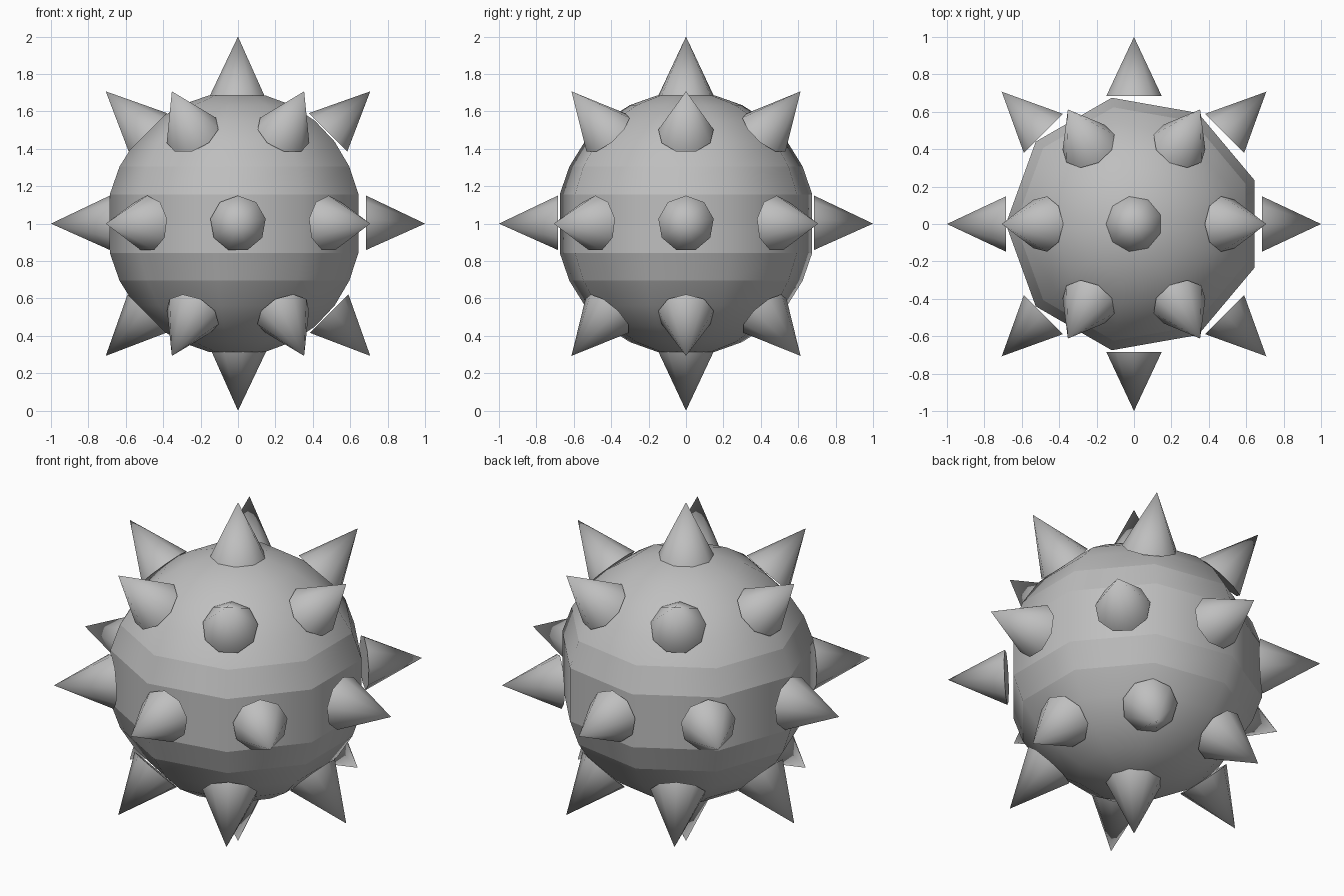
import bpy, bmesh, math
from mathutils import Matrix, Euler

if "Cube" in bpy.data.objects:
    bpy.data.objects.remove(bpy.data.objects["Cube"], do_unlink=True)

SIDES = 9
BALL_R = 0.703
SPIKE_R, SPIKE_BASE, SPIKE_TIP = 0.15, 0.685, 1.0
CENTRE = Matrix.Translation((0, 0, 1))

grey = bpy.data.materials.new("plain_grey")
grey.use_nodes = True
colour = (0.52, 0.52, 0.52, 1)
grey.diffuse_color = colour
grey.node_tree.nodes["Principled BSDF"].inputs["Base Color"].default_value = colour


def add_object(name, bm):
    bmesh.ops.recalc_face_normals(bm, faces=bm.faces)
    mesh = bpy.data.meshes.new(name)
    bm.to_mesh(mesh)
    bm.free()
    mesh.materials.append(grey)
    obj = bpy.data.objects.new(name, mesh)
    bpy.context.collection.objects.link(obj)
    return obj


# Ball: nine-sided rings, with a straight band round the middle
bm = bmesh.new()
step = math.pi / 14
rings = []
for i in [k for k in range(-6, 7) if k != 0]:
    r, z = BALL_R * math.cos(i * step), BALL_R * math.sin(i * step)
    angles = [math.pi + math.tau * k / SIDES for k in range(SIDES)]
    rings.append([bm.verts.new((r * math.cos(a), r * math.sin(a), z)) for a in angles])
for low, high in zip(rings, rings[1:]):
    for k in range(SIDES):
        n = (k + 1) % SIDES
        bm.faces.new((low[k], low[n], high[n], high[k]))
for ring, z in ((rings[0], -BALL_R), (rings[-1], BALL_R)):
    pole = bm.verts.new((0, 0, z))
    for k in range(SIDES):
        bm.faces.new((ring[k], ring[(k + 1) % SIDES], pole))
for face in bm.faces:
    face.smooth = True
# Crisp edges along the middle band and the bands next to it
for edge in bm.edges:
    a, b = edge.verts
    if abs(a.co.z - b.co.z) < 0.001 and abs(a.co.z) < 0.35:
        edge.smooth = False
bm.transform(CENTRE)
add_object("ball", bm)


# Spikes: cones tilted from the pole, then turned round the ball
def add_spike(name, tilt, turn):
    bm = bmesh.new()
    bmesh.ops.create_cone(bm, cap_ends=True, segments=SIDES, radius1=SPIKE_R,
                          radius2=0, depth=SPIKE_TIP - SPIKE_BASE)
    bmesh.ops.remove_doubles(bm, verts=bm.verts, dist=0.0001)
    # Turn the cone so one corner of its base points to -x
    corner = max((v for v in bm.verts if v.co.z < 0), key=lambda v: v.co.y)
    spin = math.pi - math.atan2(corner.co.y, corner.co.x)
    place = Euler((0, math.radians(tilt), math.radians(turn))).to_matrix().to_4x4()
    lift = Matrix.Translation((0, 0, (SPIKE_TIP + SPIKE_BASE) / 2))
    bm.transform(CENTRE @ place @ lift @ Matrix.Rotation(spin, 4, "Z"))
    return add_object(name, bm)


spikes = []
for level, tilt, count in (("top", 0, 1), ("upper", 45, 6), ("middle", 90, 8),
                           ("lower", 135, 6), ("bottom", 180, 1)):
    for k in range(count):
        spikes.append(add_spike(f"{level}_spike_{k + 1}", tilt, 360 * k / count))

bpy.ops.object.select_all(action="DESELECT")
for spike in spikes:
    spike.select_set(True)
bpy.context.view_layer.objects.active = spikes[0]
bpy.ops.object.shade_smooth_by_angle(angle=math.radians(50))
